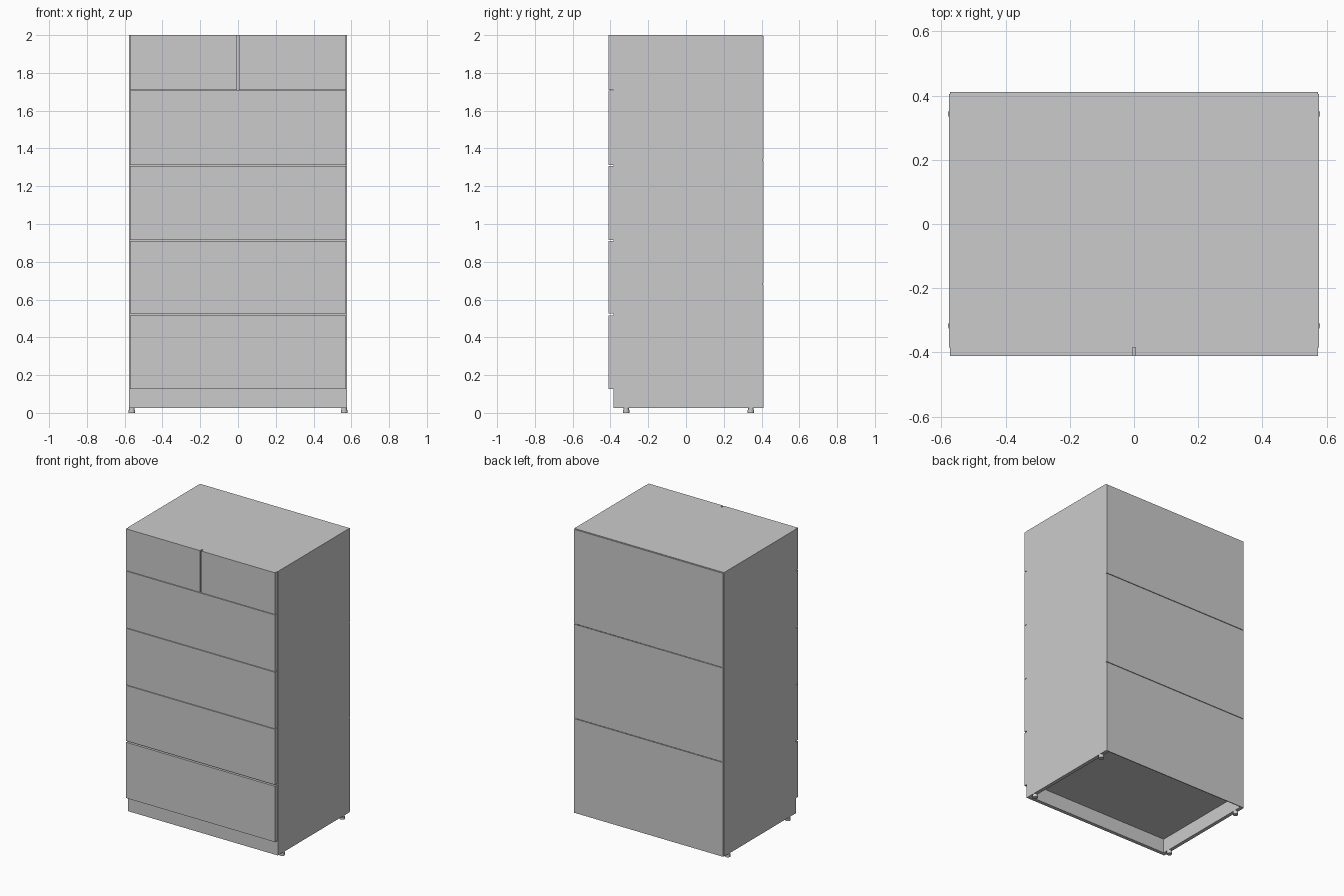
import bpy, bmesh

if "Cube" in bpy.data.objects:
    bpy.data.objects.remove(bpy.data.objects["Cube"])

W, FRONT, BACK = 0.576, -0.385, 0.405      # half width and depth limits of the carcass
FACE_Y, REAR_Y, INSET = -0.411, 0.411, 0.573
BASE, TOP, T = 0.025, 2.0, 0.025


def make(name, bm):
    bmesh.ops.recalc_face_normals(bm, faces=bm.faces)
    me = bpy.data.meshes.new(name)
    bm.to_mesh(me)
    bm.free()
    ob = bpy.data.objects.new(name, me)
    bpy.context.collection.objects.link(ob)
    return ob


def add_box(bm, x0, x1, y0, y1, z0, z1):
    vs = bmesh.ops.create_cube(bm, size=1)['verts']
    for v in vs:
        v.co = (x1 if v.co.x > 0 else x0, y1 if v.co.y > 0 else y0, z1 if v.co.z > 0 else z0)


def box(name, *dims):
    bm = bmesh.new()
    add_box(bm, *dims)
    return make(name, bm)


# Carcass: sides and top as one inverted U, extruded front to back
bm = bmesh.new()
outline = [(-W, BASE), (-W, TOP), (W, TOP), (W, BASE),
           (W - T, BASE), (W - T, TOP - T), (T - W, TOP - T), (T - W, BASE)]
face = bm.faces.new([bm.verts.new((x, FRONT, z)) for x, z in outline])
ext = bmesh.ops.extrude_face_region(bm, geom=[face])
moved = [g for g in ext['geom'] if isinstance(g, bmesh.types.BMVert)]
bmesh.ops.translate(bm, verts=moved, vec=(0, BACK - FRONT, 0))
make("carcass", bm)

# Bottom panel and plinth board
box("bottom_panel", T - W, W - T, FRONT + T, BACK, 0.125, 0.145)
box("plinth", T - W, W - T, FRONT, FRONT + T, BASE, 0.145)

# Back: three stacked boards, slightly inset from the carcass edges
step = (TOP - 0.004 - BASE) / 3
for i in range(3):
    z = BASE + i * step
    box(f"back_panel_{i + 1}", -INSET, INSET, BACK, REAR_Y,
        z + (0.002 if i else 0), z + step - (0.002 if i < 2 else 0))

# Rails behind the gaps between drawer rows
for i, z in enumerate((0.52, 0.913, 1.31, 1.708)):
    box(f"drawer_rail_{i + 1}", T - W, W - T, FRONT + 0.004, FRONT + 0.06, z - 0.01, z + 0.01)
box("drawer_divider", -0.012, 0.012, FRONT + 0.004, BACK, 1.718, TOP - T)


# Drawer: flat front board with an open-topped box behind it
def drawer(name, x0, x1, z0, z1, bx0, bx1):
    bm = bmesh.new()
    add_box(bm, x0, x1, FACE_Y, FRONT, z0, z1)
    b0, b1, ya, yb, t = z0 + 0.025, z1 - 0.06, FRONT, BACK - 0.03, 0.012
    add_box(bm, bx0, bx0 + t, ya, yb, b0, b1)
    add_box(bm, bx1 - t, bx1, ya, yb, b0, b1)
    add_box(bm, bx0 + t, bx1 - t, yb - t, yb, b0, b1)
    add_box(bm, bx0 + t, bx1 - t, ya, yb - t, b0, b0 + t)
    make(name, bm)


inner = W - T - 0.008
rows = [(0.127, 0.515), (0.525, 0.911), (0.915, 1.308), (1.312, 1.706)]
for i, (z0, z1) in enumerate(rows):
    drawer(f"wide_drawer_{i + 1}", -INSET, INSET, z0, z1, -inner, inner)
drawer("top_drawer_left", -INSET, -0.004, 1.710, TOP, -inner, -0.02)
drawer("top_drawer_right", 0.004, INSET, 1.710, TOP, 0.02, inner)

# Feet: short stem on a round pad
for sx, side in ((-1, "left"), (1, "right")):
    for y, end in ((-0.317, "front"), (0.343, "back")):
        bm = bmesh.new()
        for r, z0, z1 in ((0.0175, 0, 0.016), (0.014, 0.016, BASE)):
            vs = bmesh.ops.create_cone(bm, cap_ends=True, segments=24, radius1=r,
                                       radius2=r, depth=z1 - z0)['verts']
            bmesh.ops.translate(bm, verts=vs, vec=(sx * 0.562, y, (z0 + z1) / 2))
        foot = make(f"foot_{end}_{side}", bm)
        bpy.ops.object.select_all(action='DESELECT')
        foot.select_set(True)
        bpy.context.view_layer.objects.active = foot
        bpy.ops.object.shade_smooth_by_angle()
